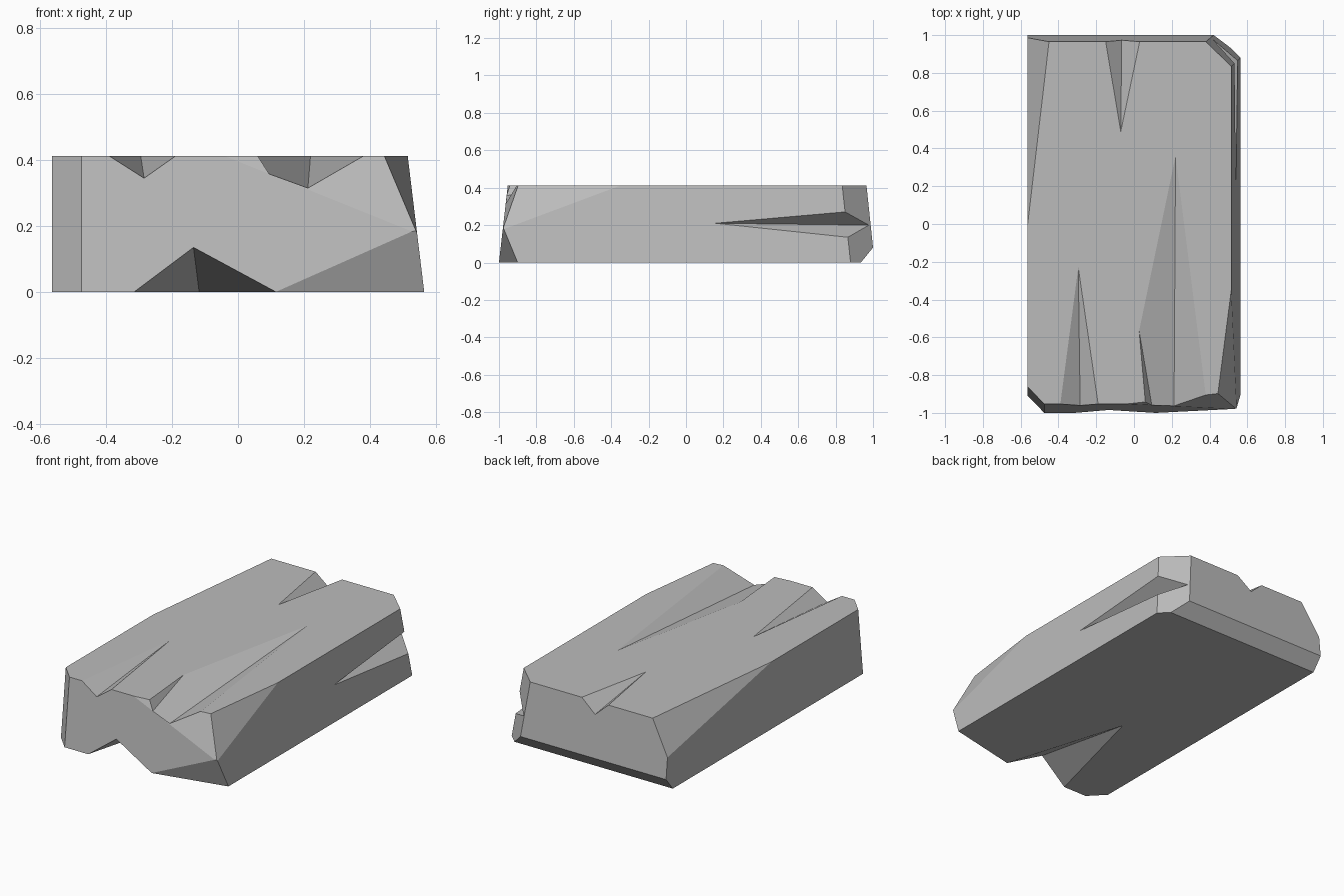
import bpy
import bmesh
from mathutils import Vector as V

if "Cube" in bpy.data.objects:
    bpy.data.objects.remove(bpy.data.objects["Cube"])

W, L, H = 0.565, 1.0, 0.412      # half width, half length, height
CENTRE = V((0, 0, H / 2))

stone = bpy.data.materials.new("stone_grey")
stone.use_nodes = True
colour = (0.5, 0.5, 0.5, 1)
stone.diffuse_color = colour
bsdf = next(n for n in stone.node_tree.nodes if n.type == 'BSDF_PRINCIPLED')
bsdf.inputs["Base Color"].default_value = colour


def make_object(name, bm):
    bmesh.ops.recalc_face_normals(bm, faces=bm.faces)
    mesh = bpy.data.meshes.new(name)
    bm.to_mesh(mesh)
    bm.free()
    mesh.materials.append(stone)
    obj = bpy.data.objects.new(name, mesh)
    bpy.context.collection.objects.link(obj)
    return obj


def chip(bm, a, b, c):
    """Slice off everything outside the plane through three points."""
    a, b, c = V(a), V(b), V(c)
    n = (b - a).cross(c - a).normalized()
    if n.dot(CENTRE - a) > 0:
        n = -n
    cut = bmesh.ops.bisect_plane(bm, geom=bm.verts[:] + bm.edges[:] + bm.faces[:],
                                 dist=1e-5, plane_co=a, plane_no=n, clear_outer=True)
    bmesh.ops.holes_fill(bm, edges=[e for e in bm.edges if e.is_boundary])


def groove_cutter(name, tip, floor, left, right, bulge=None):
    """Wedge whose keel runs from the tip on the surface to the floor at the block's end."""
    tip, floor, left, right = map(V, (tip, floor, left, right))
    start = V(bulge) if bulge else tip
    pts = [tip + 0.2 * (tip - floor),
           tip + 1.5 * (floor - tip),
           start + 1.6 * (left - start) + 0.5 * (left - floor),
           tip + 1.6 * (right - tip) + 0.5 * (right - floor)]
    if bulge:
        pts.append(start + 0.5 * (start - (tip + floor) / 2))
    bm = bmesh.new()
    for p in pts:
        bm.verts.new(p)
    bmesh.ops.convex_hull(bm, input=bm.verts[:])
    cutter = make_object(name, bm)
    cutter.hide_render = True
    return cutter


# Block with leaning faces and chipped corners
bm = bmesh.new()
bmesh.ops.create_cube(bm, size=1)
for v in bm.verts:
    v.co = V((v.co.x * 2 * W, v.co.y * 2 * L, (v.co.z + 0.5) * H))
chips = [
    ((0, -L, 0), (1, -L, 0), (0, -0.953, H)),                               # front face
    ((0, L, 0.08), (1, L, 0.08), (0, 0.965, H)),                            # back face
    ((0, L, 0.08), (1, L, 0.08), (0, 0.935, 0)),                            # back lower bevel
    ((W, 0, 0), (W, 1, 0), (0.515, 0, H)),                                  # left side
    ((-W, -0.86, H), (-0.475, -0.953, H), (-0.475, -L, 0)),                 # front right corner
    ((0.38, 0.965, H), (0.515, 0.835, H), (W, 0.88, 0)),                    # back left corner
    ((-W, -0.02, H), (-0.45, 0.965, H), (-W, 0.985, 0.21)),                 # back right top edge
    ((0.54, -0.977, 0.185), (0.115, -L, 0), (W, -0.9, 0)),                  # front left foot
    ((0.44, -0.93, H), (0.515, -0.35, H), (0.54, -0.977, 0.185)),           # front left top edge
    ((0.54, -0.977, 0.185), (0.38, -0.905, H), (0.21, -0.963, 0.315)),      # front top edge
]
for points in chips:
    chip(bm, *points)
block = make_object("stone_block", bm)

# V-shaped cracks running in from the ends
cutters = [
    groove_cutter("front_right_crack", (-0.295, -0.23, H), (-0.285, -0.961, 0.345),
                  (-0.39, -0.953, H), (-0.19, -0.953, H)),
    groove_cutter("front_left_crack", (0.22, 0.36, H), (0.212, -0.963, 0.315),
                  (0.1, -0.953, H), (0.38, -0.905, H), bulge=(0.07, -0.36, H)),
    groove_cutter("back_crack", (-0.07, 0.49, H), (-0.065, 0.973, 0.335),
                  (-0.15, 0.965, H), (0.03, 0.965, H)),
    groove_cutter("underside_crack", (-0.118, -0.24, 0), (-0.135, -0.985, 0.135),
                  (-0.315, -L, 0), (0.115, -L, 0)),
    groove_cutter("side_crack", (0.539, 0.16, 0.21), (0.417, 0.975, 0.2),
                  (0.532, 0.845, 0.27), (0.549, 0.865, 0.135)),
]
bpy.context.view_layer.objects.active = block
for cutter in cutters:
    mod = block.modifiers.new(cutter.name, 'BOOLEAN')
    mod.operation = 'DIFFERENCE'
    mod.solver = 'EXACT'
    mod.object = cutter
    bpy.ops.object.modifier_apply(modifier=mod.name)
    bpy.data.objects.remove(cutter)
